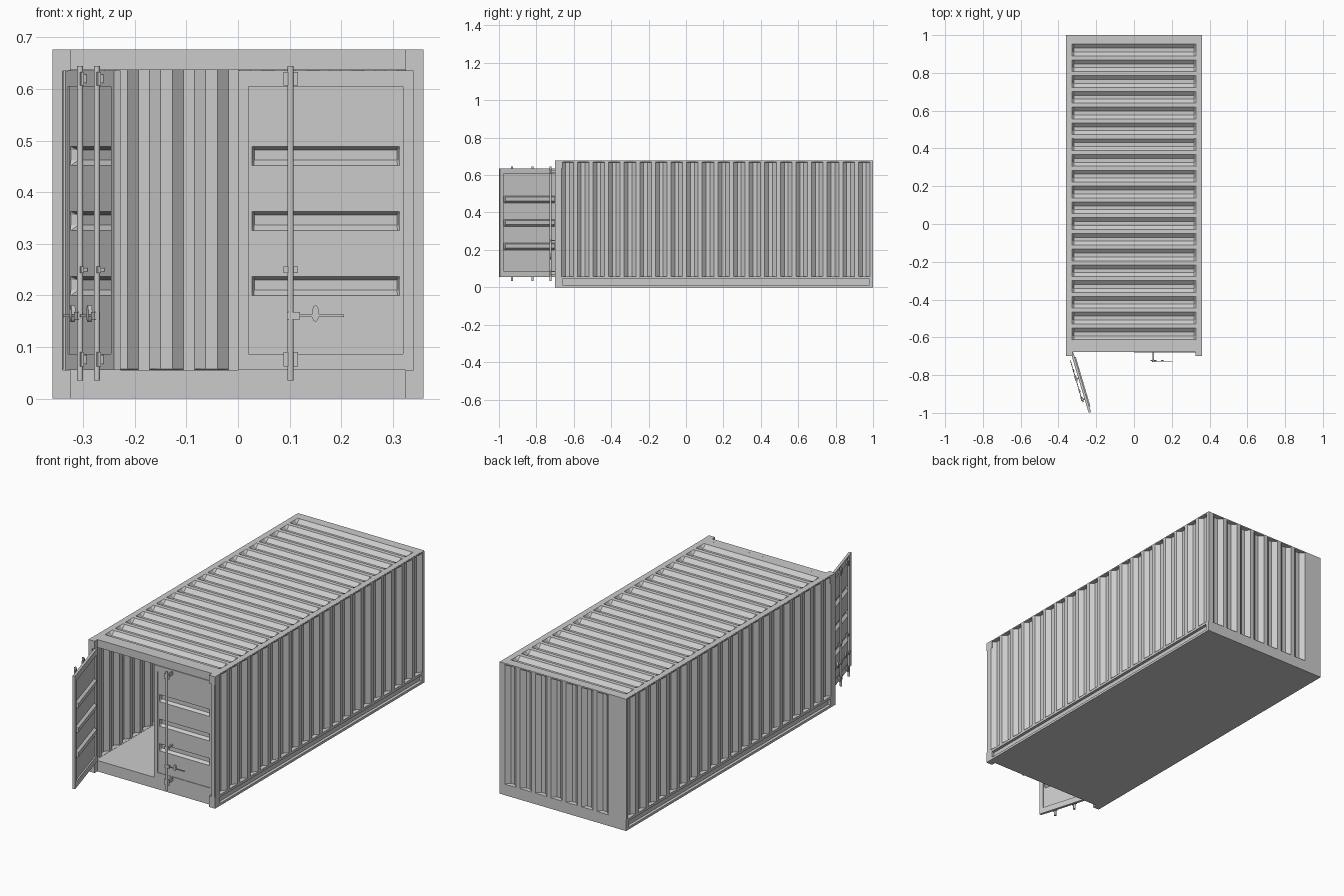
import bpy, bmesh, math
from mathutils import Matrix, Vector

if "Cube" in bpy.data.objects:
    bpy.data.objects.remove(bpy.data.objects["Cube"])

I = Matrix.Identity(4)


def finish(name, bm, matrix=I):
    bmesh.ops.recalc_face_normals(bm, faces=bm.faces[:])
    mesh = bpy.data.meshes.new(name)
    bm.to_mesh(mesh)
    bm.free()
    obj = bpy.data.objects.new(name, mesh)
    bpy.context.collection.objects.link(obj)
    obj.matrix_world = matrix
    return obj


def box(name, x, y, z, matrix=I):
    bm = bmesh.new()
    size = Matrix.Diagonal((abs(x[1] - x[0]), abs(y[1] - y[0]), abs(z[1] - z[0]), 1))
    centre = Matrix.Translation((sum(x) / 2, sum(y) / 2, sum(z) / 2))
    bmesh.ops.create_cube(bm, size=1, matrix=centre @ size)
    return finish(name, bm, matrix)


def rod(name, centre, radius, length, matrix=I, turn=I, sides=12):
    bm = bmesh.new()
    bmesh.ops.create_cone(bm, cap_ends=True, segments=sides, radius1=radius, radius2=radius,
                          depth=length, matrix=Matrix.Translation(centre) @ turn)
    obj = finish(name, bm, matrix)
    for p in obj.data.polygons:
        p.use_smooth = len(p.vertices) == 4
    return obj


def grooved(name, place, along, across, run, taper, starts, steps, depth, thick, matrix=I):
    """Flat sheet with pressed trapezoid grooves; place(a, w, d) maps to 3D."""
    prof = [(along[0], 0)]
    for s in starts:
        a, b, c = steps
        prof += [(s, 0), (s + a, depth), (s + a + b, depth), (s + a + b + c, 0)]
    prof.append((along[1], 0))
    rows = [(across[0], 0), (run[0], 0), (run[0] + taper, 1),
            (run[1] - taper, 1), (run[1], 0), (across[1], 0)]
    bm = bmesh.new()
    grid = [[bm.verts.new(place(a, w, d * f)) for w, f in rows] for a, d in prof]
    for g, h in zip(grid, grid[1:]):
        for j in range(len(rows) - 1):
            bm.faces.new((g[j], h[j], h[j + 1], g[j + 1]))
    obj = finish(name, bm, matrix)
    mod = obj.modifiers.new("sheet", 'SOLIDIFY')
    mod.thickness = thick
    mod.offset = 0
    return obj


# Floor and front frame
box("floor", (-.345, .345), (-.675, .998), (0, .055))
box("front_sill", (-.325, .325), (-.677, -.65), (0, .056))
box("front_header", (-.325, .325), (-.677, -.65), (.637, .677))
box("rear_sill", (-.36, .36), (.98, 1), (0, .056))

q = .0209
for side, s in (("left", -1), ("right", 1)):
    for level, z in (("lower", (0, .056)), ("upper", (.635, .677))):
        box(f"{side}_{level}_corner", (s * .325, s * .36), (-.70, -.66), z)
    box(f"{side}_front_post", (s * .34, s * .358), (-.70, -.665), (.05, .64))

    # Channel-shaped bottom rail
    for level, z in (("lower", (0, .012)), ("upper", (.044, .056))):
        box(f"{side}_rail_{level}_flange", (s * .335, s * .36), (-.67, .985), z)

    # Corrugated side wall
    grooved(f"{side}_wall", lambda a, w, d, s=s: Vector((s * (.3585 - d), a, w)),
            (-.698, .998), (.05, .676), (.056, .671), .002,
            [-.665 + .0835 * k for k in range(20)], (q, q, q), .019, .003)

# Corrugated back wall and roof
grooved("back_wall", lambda a, w, d: Vector((-a, .9985 - d, w)),
        (-.358, .358), (.05, .676), (.056, .671), .002,
        [-.33 + .0872 * k for k in range(7)], (.0218,) * 3, .019, .003)
grooved("roof", lambda a, w, d: Vector((w, a, .6755 - d)),
        (-.676, .999), (-.358, .358), (-.328, .328), .01,
        [-.613 + .0835 * k for k in range(19)], (q, q, q), .018, .003)


def door(name, width, s, matrix, bars, gap):
    """Door leaf hinged at local x = 0, outer face at local y = 0."""
    X = lambda a, b: (s * a, s * b)
    t = (0, .013)
    # Frame
    box(name + "_hinge_stile", X(0, .02), t, (.056, .636), matrix)
    box(name + "_lock_stile", X(width - .02, width), t, (.056, .636), matrix)
    box(name + "_bottom_rail", X(.02, width - .02), t, (.056, .087), matrix)
    box(name + "_top_rail", X(.02, width - .02), t, (.605, .636), matrix)
    # Pressed panel
    grooved(name + "_panel", lambda a, w, d: Vector((s * w, .004 + d, a)),
            (.087, .605), (.02, width - .02), (.027, width - .027), .004,
            (.20, .326, .452), (.01, .02, .007), .014, .002, matrix)
    # Locking bars with guides and handles
    for i, u in enumerate(bars):
        tag = f"{name}_bar_{i + 1}"
        rod(tag, (s * u, -gap, .34), .006, .61, matrix)
        for j, (z, h) in enumerate(((.62, .013), (.25, .006), (.076, .014))):
            box(f"{tag}_guide_{j}", X(u - .014, u + .014), (-gap - .002, -gap + .004),
                (z - h, z + h), matrix)
            box(f"{tag}_standoff_{j}", X(u - .004, u + .004), (-gap, .002),
                (z - h * .6, z + h * .6), matrix)
        box(tag + "_handle_hub", X(u - .018, u + .007), (-gap - .007, -gap + .003),
            (.153, .168), matrix)
        box(tag + "_handle", X(u - .103, u - .012), (-gap - .004, -gap), (.158, .163), matrix)
        rod(tag + "_handle_catch", (s * (u - .048), -gap - .001, .165), .007, .008, matrix,
            Matrix.Rotation(math.pi / 2, 4, 'X') @ Matrix.Diagonal((1, 2.3, 1, 1)))


# Closed right door, left door swung open
door("right_door", .34, -1, Matrix.Translation((.34, -.68, 0)), (.238,), .044)
swing = Matrix.Translation((-.335, -.68, 0)) @ Matrix.Rotation(math.radians(-73.5), 4, 'Z')
door("left_door", .333, 1, swing, (.143, .257), .012)
